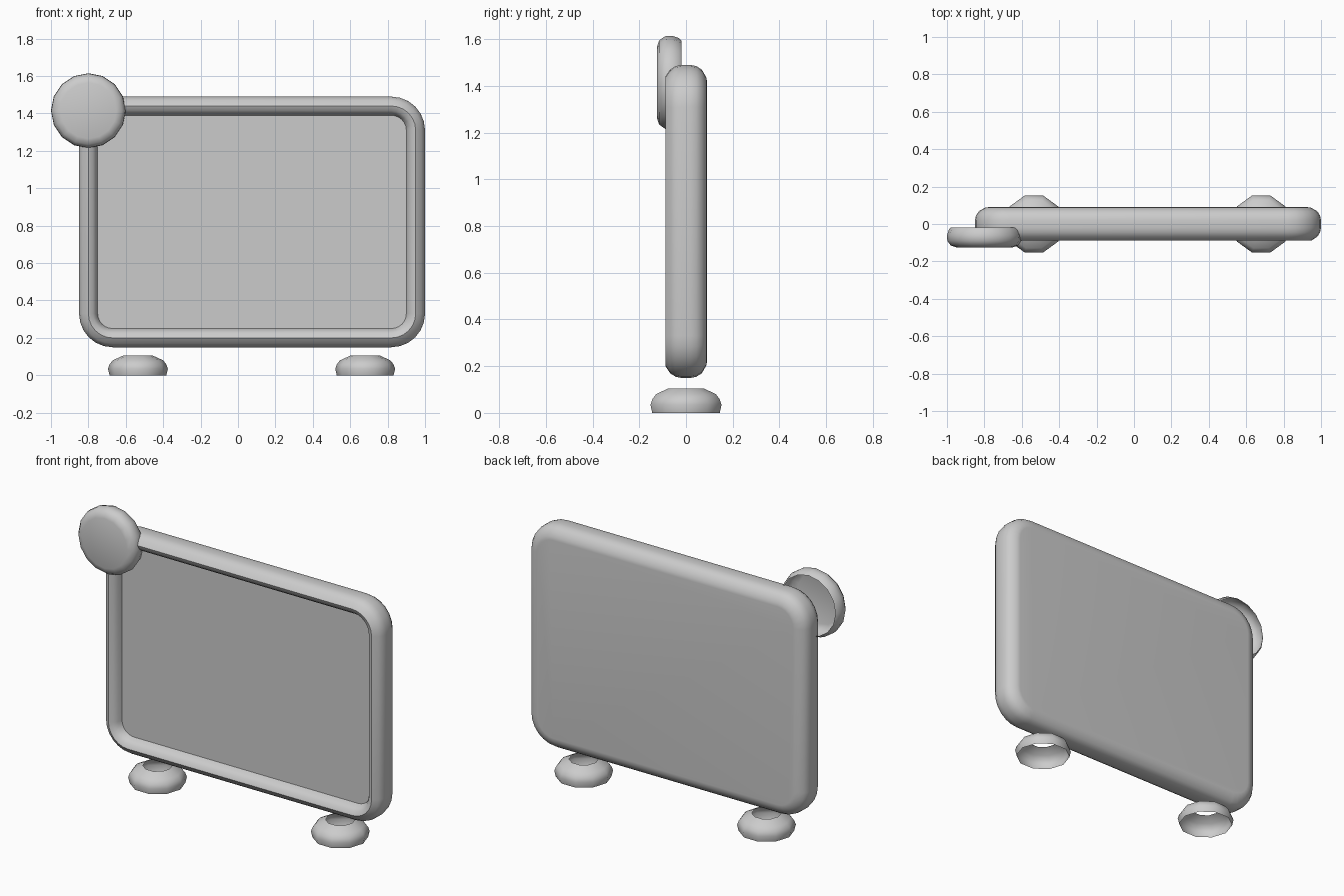
import bpy, bmesh, math
from mathutils import Vector

cube = bpy.data.objects.get("Cube")
if cube:
    bpy.data.objects.remove(cube, do_unlink=True)

grey = bpy.data.materials.new("light_grey")
grey.use_nodes = True
colour = (0.6, 0.6, 0.6, 1)
grey.diffuse_color = colour
grey.node_tree.nodes["Principled BSDF"].inputs["Base Color"].default_value = colour


def loft(name, rings, cap_start=False, cap_end=False):
    """Bridge closed rings of points in order, optionally capping the ends."""
    bm = bmesh.new()
    loops = [[bm.verts.new(p) for p in ring] for ring in rings]
    for a, b in zip(loops, loops[1:]):
        n = len(a)
        for i in range(n):
            j = (i + 1) % n
            bm.faces.new((a[i], a[j], b[j], b[i]))
    if cap_start:
        bm.faces.new(loops[0][::-1])
    if cap_end:
        bm.faces.new(loops[-1])
    bmesh.ops.recalc_face_normals(bm, faces=bm.faces)
    mesh = bpy.data.meshes.new(name)
    bm.to_mesh(mesh)
    bm.free()
    mesh.materials.append(grey)
    obj = bpy.data.objects.new(name, mesh)
    bpy.context.collection.objects.link(obj)
    bpy.ops.object.select_all(action='DESELECT')
    obj.select_set(True)
    bpy.context.view_layer.objects.active = obj
    bpy.ops.object.shade_smooth_by_angle(angle=math.radians(50))
    return obj


def rounded_rect(inset, y, x0=-0.85, x1=1.0, z0=0.15, z1=1.49, radius=0.18, steps=6):
    """Rounded rectangle in the xz plane, moved inwards by inset."""
    corners = ((x1, z1, -1, -1), (x0, z1, 1, -1), (x0, z0, 1, 1), (x1, z0, -1, 1))
    points = []
    for k, (x, z, sx, sz) in enumerate(corners):
        for i in range(steps + 1):
            a = math.pi / 2 * (k + i / steps)
            r = radius - inset
            points.append(Vector((x + sx * radius + r * math.cos(a), y,
                                  z + sz * radius + r * math.sin(a))))
    return points


def circle(sides, radius):
    return [(radius * math.cos(math.tau * i / sides),
             radius * math.sin(math.tau * i / sides)) for i in range(sides)]


# Board: recessed front panel, rounded frame and flat back
section = [(0.1, -0.03), (0.092, -0.055), (0.075, -0.078), (0.05, -0.088),
           (0.02, -0.068), (0.005, -0.045), (0, -0.02), (0, 0.02),
           (0.005, 0.045), (0.02, 0.068), (0.055, 0.088), (0.075, 0.09)]
loft("board", [rounded_rect(d, y) for d, y in section], True, True)

# Corner disc: flat front, rounded rim, hollow back
rim = [(0.15, -0.125), (0.18, -0.115), (0.198, -0.09),
       (0.2, -0.06), (0.19, -0.03), (0.18, -0.02)]
loft("corner_disc", [[(-0.8 + u, y, 1.415 + v) for u, v in circle(16, r)]
                     for r, y in rim], True)

# Feet: hollow rounded rings, open above and below
foot = [(0.152, 0), (0.16, 0.035), (0.152, 0.058), (0.135, 0.08), (0.08, 0.105)]
for side, x in (("right", -0.535), ("left", 0.68)):
    loft(side + "_foot", [[(x + u, v, z) for u, v in circle(10, r)] for r, z in foot])
